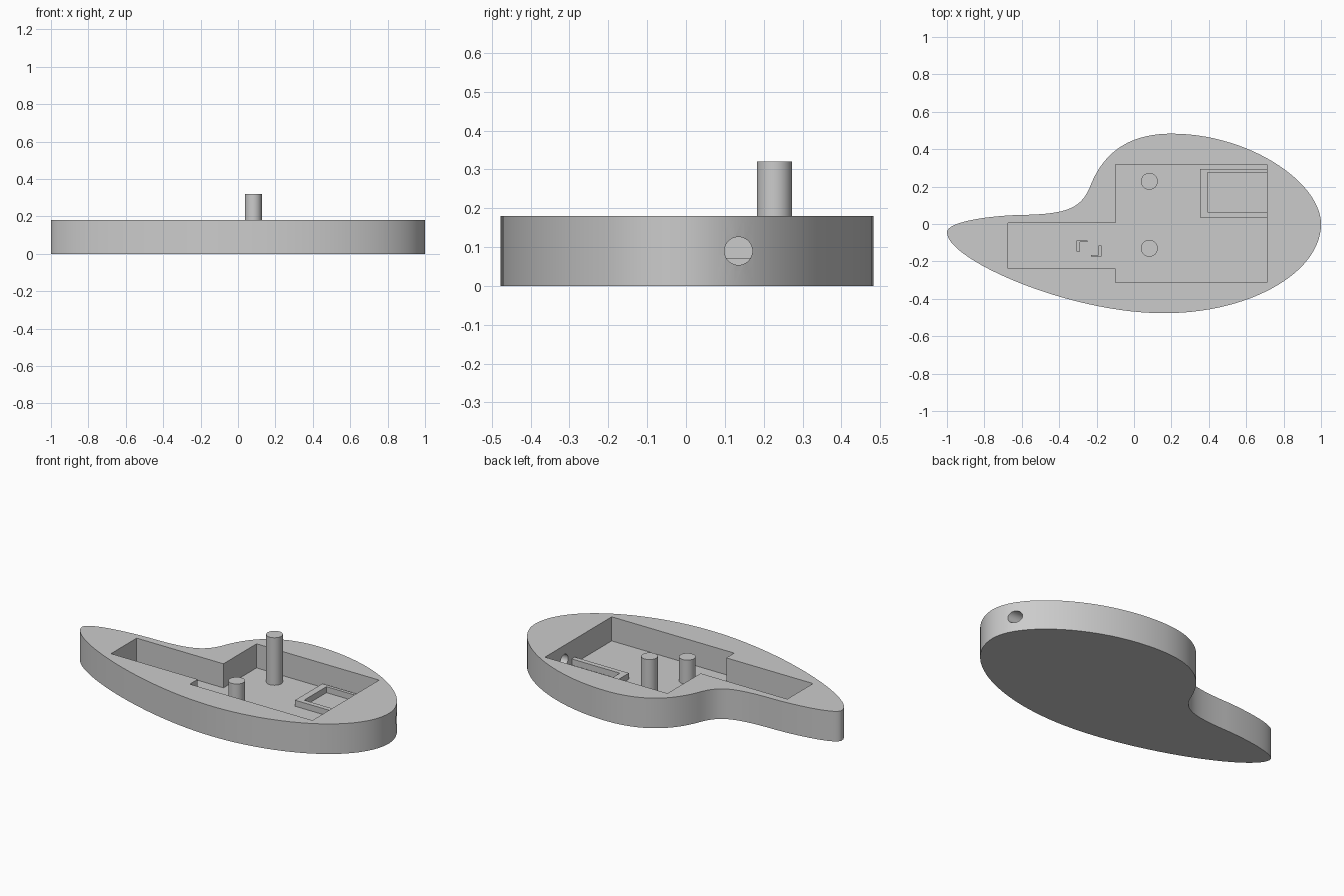
import bpy
import bmesh
import math
from mathutils import Vector
from mathutils.geometry import interpolate_bezier

UNIT = 0.036          # floor, ridge and hole module
HEIGHT = 5 * UNIT
FLOOR = UNIT

cube = bpy.data.objects.get("Cube")
if cube:
    bpy.data.objects.remove(cube, do_unlink=True)

grey = bpy.data.materials.new("plain_grey")
grey.use_nodes = True
grey.diffuse_color = (0.6, 0.6, 0.6, 1)
grey.node_tree.nodes["Principled BSDF"].inputs["Base Color"].default_value = (0.6, 0.6, 0.6, 1)


def prism(name, outline, z0, z1):
    """Extrude a flat counter-clockwise outline from z0 to z1."""
    bm = bmesh.new()
    face = bm.faces.new([bm.verts.new((x, y, z0)) for x, y in outline])
    top = bmesh.ops.extrude_face_region(bm, geom=[face])["geom"]
    verts = [v for v in top if isinstance(v, bmesh.types.BMVert)]
    bmesh.ops.translate(bm, verts=verts, vec=(0, 0, z1 - z0))
    bmesh.ops.recalc_face_normals(bm, faces=bm.faces)
    mesh = bpy.data.meshes.new(name)
    bm.to_mesh(mesh)
    bm.free()
    obj = bpy.data.objects.new(name, mesh)
    bpy.context.collection.objects.link(obj)
    mesh.materials.append(grey)
    return obj


def circle(cx, cy, r, n=48):
    return [(cx + r * math.cos(2 * math.pi * i / n),
             cy + r * math.sin(2 * math.pi * i / n)) for i in range(n)]


def smooth(obj):
    bpy.ops.object.select_all(action="DESELECT")
    obj.select_set(True)
    bpy.context.view_layer.objects.active = obj
    bpy.ops.object.shade_smooth_by_angle(angle=math.radians(30))


def cut(obj, cutter):
    cutter.hide_render = True
    mod = obj.modifiers.new("cut", "BOOLEAN")
    mod.operation = "DIFFERENCE"
    mod.solver = "EXACT"
    mod.object = cutter
    bpy.context.view_layer.objects.active = obj
    bpy.ops.object.modifier_apply(modifier=mod.name)
    bpy.data.objects.remove(cutter, do_unlink=True)


# Body outline: incoming handle, point, outgoing handle
knots = [
    ((-1, -0.19), (-1, -0.045), (-1, 0.015)),
    ((-0.76, 0.044), (-0.62, 0.048), (-0.36, 0.052)),
    ((-0.285, 0.08), (-0.235, 0.2), (-0.18, 0.34)),
    ((-0.07, 0.483), (0.2, 0.483), (0.62, 0.483)),
    ((1, 0.22), (1, 0), (1, -0.26)),
    ((0.62, -0.477), (0.16, -0.477), (-0.35, -0.477)),
]
outline = []
for a, b in zip(knots, knots[1:] + knots[:1]):
    points = [Vector((*p, 0)) for p in (a[1], a[2], b[0], b[1])]
    outline += [(p.x, p.y) for p in interpolate_bezier(*points, 28)[:-1]]
outline.reverse()
body = prism("body", outline, 0, HEIGHT)

# Stepped pocket, open at the top
pocket = [(-0.674, -0.238), (-0.1, -0.238), (-0.1, -0.313), (0.711, -0.313),
          (0.711, 0.318), (-0.1, 0.318), (-0.1, 0.005), (-0.674, 0.005)]
cut(body, prism("pocket_cutter", pocket, FLOOR, HEIGHT + 0.1))

# Round cable hole through the end wall
hole = prism("hole_cutter", circle(0, 0, UNIT), 0, 0.5)
hole.rotation_euler = (0, math.pi / 2, 0)
hole.location = (0.65, 0.135, HEIGHT / 2)
cut(body, hole)
smooth(body)

# Posts standing on the pocket floor
for name, y, top in (("tall_post", 0.228, 0.32), ("short_post", -0.13, HEIGHT)):
    smooth(prism(name, circle(0.082, y, 0.045), FLOOR - 0.01, top))

# Three-sided ridge beside the cable hole
ridge = [(0.353, 0.035), (0.715, 0.035), (0.715, 0.064), (0.393, 0.064),
         (0.393, 0.275), (0.715, 0.275), (0.715, 0.294), (0.353, 0.294)]
prism("holder_ridge", ridge, FLOOR - 0.01, 2 * UNIT)

# Two small corner ridges, one the half-turn of the other
corner = [(-0.067, -0.016), (-0.05, -0.016), (-0.05, 0.034),
          (-0.009, 0.034), (-0.009, 0.043), (-0.067, 0.043)]
for name, s in (("corner_ridge_back", 1), ("corner_ridge_front", -1)):
    prism(name, [(-0.24 + s * x, -0.131 + s * y) for x, y in corner],
          FLOOR - 0.01, FLOOR + 0.02)
